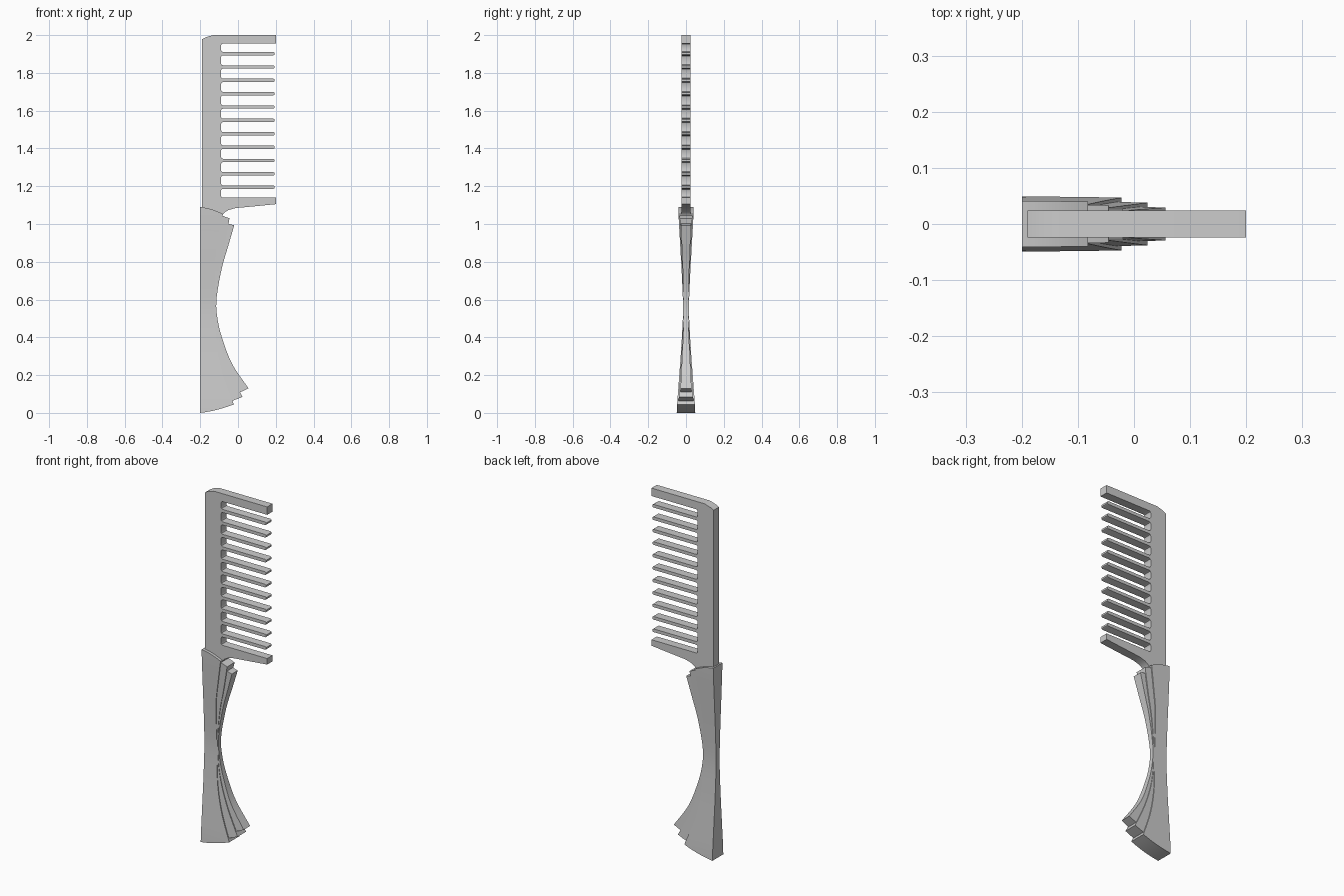
import bpy, bmesh, math

if "Cube" in bpy.data.objects:
    bpy.data.objects.remove(bpy.data.objects["Cube"])


def finish(bm, name):
    bmesh.ops.recalc_face_normals(bm, faces=bm.faces)
    mesh = bpy.data.meshes.new(name)
    bm.to_mesh(mesh)
    bm.free()
    ob = bpy.data.objects.new(name, mesh)
    bpy.context.collection.objects.link(ob)
    bpy.ops.object.select_all(action='DESELECT')
    ob.select_set(True)
    bpy.context.view_layer.objects.active = ob
    bpy.ops.object.shade_smooth_by_angle(angle=math.radians(35))
    return ob


def spline(pts, t):
    # Catmull-Rom through the points, t in 0..1
    n = len(pts) - 1
    i = min(int(t * n), n - 1)
    f = t * n - i
    p0, p1, p2, p3 = (pts[max(0, min(n, k))] for k in range(i - 1, i + 3))
    return [0.5 * (2 * b + (c - a) * f + (2 * a - 5 * b + 4 * c - d) * f * f
                   + (3 * b - a - 3 * c + d) * f ** 3)
            for a, b, c, d in zip(p0, p1, p2, p3)]


# Half thickness of the handle, evenly spaced from z = 0 to z = 1.09
HALF = [(0.049,), (0.037,), (0.024,), (0.016,), (0.022,), (0.032,), (0.041,)]


def handle_layer(name, left, edge, scale, bulge, rows=36, cols=6):
    # left = (x, top z, bottom z); edge = curved right-hand outline
    lx, ltop, lbot = left
    bm = bmesh.new()
    grids = {1: [], -1: []}
    for r in range(rows + 1):
        t = r / rows
        ex, ez = spline(edge, t)
        lz = ltop + (lbot - ltop) * t
        line = []
        for c in range(cols + 1):
            s = c / cols
            z = lz + (ez - lz) * s + bulge * (1 - 2 * t) * 4 * s * (1 - s)
            h = spline(HALF, max(0, min(1, z / 1.09)))[0] * scale
            line.append((lx + (ex - lx) * s, h, max(0, z)))
        for side in grids:
            grids[side].append([bm.verts.new((x, side * h, z)) for x, h, z in line])
    f, b = grids[-1], grids[1]
    for g in (f, b):
        for r in range(rows):
            for c in range(cols):
                bm.faces.new((g[r][c], g[r][c + 1], g[r + 1][c + 1], g[r + 1][c]))
    for r in range(rows):
        for c in (0, cols):
            bm.faces.new((f[r][c], f[r + 1][c], b[r + 1][c], b[r][c]))
    for c in range(cols):
        for r in (0, rows):
            bm.faces.new((f[r][c], f[r][c + 1], b[r][c + 1], b[r][c]))
    return finish(bm, name)


# Handle: thick outer shell and two stepped inner layers
handle_layer("handle_shell", (-0.2, 1.09, 0.0),
             [(-0.082, 1.054), (-0.102, 0.93), (-0.121, 0.79), (-0.122, 0.6),
              (-0.119, 0.45), (-0.107, 0.32), (-0.075, 0.185), (-0.022, 0.045)],
             1.0, 0.006)
handle_layer("handle_middle_layer", (-0.15, 1.06, 0.025),
             [(-0.045, 1.03), (-0.072, 0.89), (-0.1, 0.76), (-0.117, 0.6),
              (-0.112, 0.46), (-0.09, 0.35), (-0.045, 0.225), (0.024, 0.085)],
             0.86, 0.003)
handle_layer("handle_inner_layer", (-0.15, 1.02, 0.045),
             [(-0.02, 0.993), (-0.05, 0.89), (-0.087, 0.76), (-0.114, 0.6),
              (-0.108, 0.495), (-0.082, 0.39), (-0.03, 0.257), (0.056, 0.13)],
             0.72, 0.003)

# Comb: spine, end arms and evenly spaced teeth in one outline
HALF_COMB, ROOT, TIP, TOOTH = 0.024, -0.09, 0.194, 0.009
outline = [(-0.19, 1.0), (-0.19, 1.978), (-0.172, 1.988), (-0.133, 2.0),
           (0.2, 2.0), (0.2, 1.955)]
upper = 1.955
for i in range(12):
    z = 1.902 - i * 0.0707
    last = i == 11
    lower = 1.139 if last else z + TOOTH
    # rounded slot bottom
    outline += [(ROOT + 0.01, upper), (ROOT + 0.003, upper - 0.003), (ROOT, upper - 0.01),
                (ROOT, lower + 0.01), (ROOT + 0.003, lower + 0.003), (ROOT + 0.01, lower)]
    if not last:
        # tooth tip
        outline += [(TIP - 0.006, z + TOOTH), (TIP, z + 0.005),
                    (TIP, z - 0.005), (TIP - 0.006, z - TOOTH)]
        upper = z - TOOTH
outline += [(0.2, 1.139), (0.2, 1.105), (0.09, 1.094), (-0.015, 1.084),
            (-0.05, 1.074), (-0.07, 1.062), (-0.085, 1.045), (-0.095, 1.0)]

bm = bmesh.new()
face = bm.faces.new([bm.verts.new((x, -HALF_COMB, z)) for x, z in outline])
ext = bmesh.ops.extrude_face_region(bm, geom=[face])
bmesh.ops.translate(bm, vec=(0, 2 * HALF_COMB, 0),
                    verts=[v for v in ext["geom"] if isinstance(v, bmesh.types.BMVert)])
bmesh.ops.recalc_face_normals(bm, faces=bm.faces)
bmesh.ops.triangulate(bm, faces=[f for f in bm.faces if len(f.verts) > 4])
finish(bm, "comb_teeth_and_spine")
